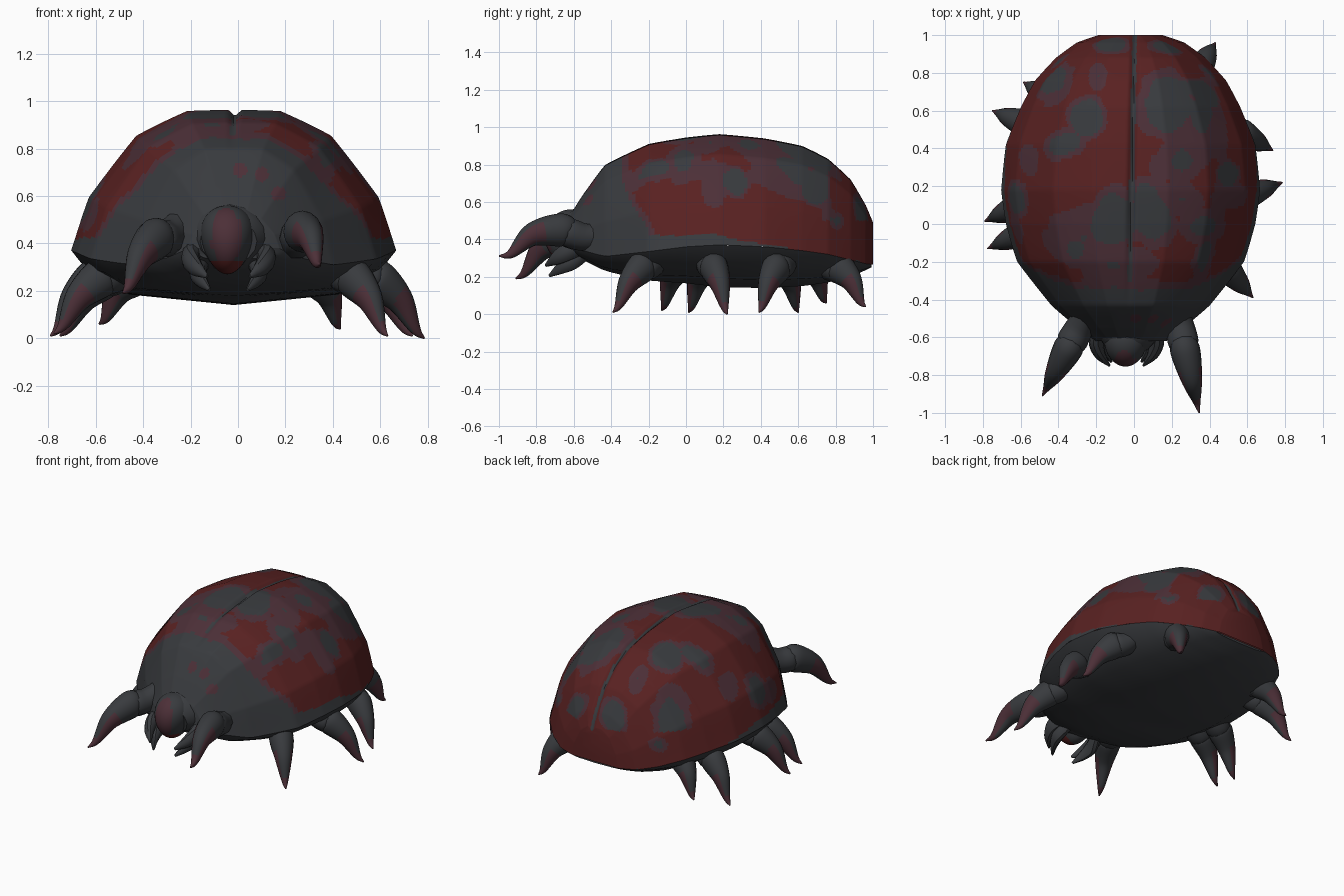
import bpy, bmesh, math
from mathutils import Vector, noise

if "Cube" in bpy.data.objects:
    bpy.data.objects.remove(bpy.data.objects["Cube"])


def material(name, rgb):
    m = bpy.data.materials.new(name)
    m.diffuse_color = (*rgb, 1)
    m.use_nodes = True
    m.node_tree.nodes["Principled BSDF"].inputs["Base Color"].default_value = m.diffuse_color
    return m


GREY, PURPLE, RED = 0, 1, 2
MATS = [material("charcoal", (0.040, 0.043, 0.048)),
        material("dull purple", (0.073, 0.029, 0.039)),
        material("dark red", (0.100, 0.0155, 0.0155))]


def finish(name, bm, rule=None, angle=40):
    """Turn a bmesh into a smooth object, colouring each face by a rule."""
    bmesh.ops.recalc_face_normals(bm, faces=bm.faces)
    if rule:
        for f in bm.faces:
            f.material_index = rule(f.calc_center_median(), f.normal)
    me = bpy.data.meshes.new(name)
    bm.to_mesh(me)
    bm.free()
    for m in MATS:
        me.materials.append(m)
    ob = bpy.data.objects.new(name, me)
    bpy.context.collection.objects.link(ob)
    bpy.ops.object.select_all(action='DESELECT')
    ob.select_set(True)
    bpy.context.view_layer.objects.active = ob
    bpy.ops.object.shade_smooth_by_angle(angle=math.radians(angle))
    return ob


def spline(points, n, curve=1.0):
    """Sample a path through the points, n samples per span; curve 0 keeps it straight."""
    p = [Vector(q) for q in points]
    p = [2 * p[0] - p[1]] + p + [2 * p[-1] - p[-2]]
    out = []
    for i in range(1, len(p) - 2):
        a, b, c, d = p[i - 1:i + 3]
        for k in range(n):
            t = k / n
            s = b + 0.5 * t * (c - a + t * (2 * a - 5 * b + 4 * c - d + t * (3 * (b - c) + d - a)))
            out.append(b.lerp(c, t).lerp(s, curve))
    return out + [p[-2]]


def loft(bm, rows, closed=False, caps=False):
    """Skin rows of points with quads."""
    vs = [[bm.verts.new(c) for c in r] for r in rows]
    n = len(vs[0])
    for a, b in zip(vs, vs[1:]):
        for j in range(n if closed else n - 1):
            k = (j + 1) % n
            bm.faces.new((a[j], a[k], b[k], b[j]))
    if caps:
        bm.faces.new(vs[0])
        bm.faces.new(vs[-1])


# Body stations: y, half width, rim height, top height, belly height
BODY = [(-.62, .19, .38, .53, .33), (-.55, .28, .34, .64, .29), (-.43, .42, .31, .80, .23),
        (-.20, .60, .335, .91, .18), (0, .66, .36, .945, .165),
        (.18, .685, .37, .963, .145), (.42, .66, .36, .94, .14), (.62, .58, .34, .90, .15),
        (.76, .505, .32, .83, .17), (.88, .395, .29, .72, .20), (.96, .285, .27, .585, .235),
        (1.0, .17, .265, .49, .255)]
stations = spline(BODY, 13, .25)
ARCH = [(0, 1), (.29, .99), (.6, .815), (.89, .38), (1, 0)]
CX = -.018

# Shell patches from above: x, y, radius x, radius y, tilt, core share that is grey
TOP = [(-.43, .76, .10, .13, -.5, .68), (-.19, .78, .05, .07, 0, 0),
       (-.25, .56, .11, .12, -.5, .75), (-.36, .43, .11, .09, .3, .65),
       (-.13, .95, .11, .05, 0, .8), (-.56, .34, .05, .08, 0, 0),
       (-.27, -.07, .19, .20, 0, 0), (-.31, -.14, .06, .07, 0, .7),
       (-.10, .02, .16, .17, 0, .75), (-.10, -.22, .22, .13, 0, .3),
       (.17, .62, .17, .19, 0, .72), (.36, .56, .11, .24, .1, .45), (.24, .34, .17, .12, .3, .4),
       (.09, .06, .13, .20, .2, .7), (.25, .13, .16, .09, -.3, .2), (.36, .0, .12, .11, 0, .55),
       (.50, .13, .10, .05, 0, 0), (.2, .94, .12, .05, 0, .8), (.43, .82, .07, .09, 0, .65),
       (.37, -.17, .05, .14, -.3, .65)]
# Low patches seen from a side: side sign, y, z, radius y, radius z, grey core
SIDE = [(1, .7, .68, .09, .11, .85), (1, .81, .5, .04, .05, .5), (1, .26, .71, .07, .09, .75),
        (1, .08, .77, .18, .055, 0), (1, .48, .77, .15, .08, .2), (1, -.15, .78, .11, .05, .6),
        (1, .16, .63, .05, .07, 0), (-1, .86, .43, .04, .045, .5), (-1, .13, .57, .11, .10, .7),
        (-1, -.02, .52, .08, .07, 0)]
SPOTS = [(.01, .71), (.10, .69), (.17, .61)]


def shell_color(c, n):
    w = noise.noise(c * 7) * .25 + noise.noise(c * 15) * .1
    # plain front shield with a few small spots, and a plain rim
    front = -.335 + .9 * max(0, .82 - c.z) ** 2 + w * .08
    if c.y < front:
        return PURPLE if any(math.hypot(c.x - x, c.z - z) < .03 for x, z in SPOTS) else GREY
    rim = .425 - .19 * max(0, c.y - .15)
    if c.z < rim + w * .04:
        return GREY
    if c.y < front + .035:
        return PURPLE
    if abs(c.x - seam(c.y)) < .012:
        return GREY
    best = RED
    for x, y, rx, ry, tilt, core in TOP:
        dx, dy = c.x - x, c.y - y
        u = (dx * math.cos(tilt) + dy * math.sin(tilt)) / rx
        v = (dy * math.cos(tilt) - dx * math.sin(tilt)) / ry
        d = math.hypot(u, v) + w
        if c.z > .5 and d < 1:
            best = min(best, GREY if d < core else PURPLE)
    for s, y, z, ry, rz, core in SIDE:
        d = math.hypot((c.y - y) / ry, (c.z - z) / rz) + w
        if c.x * s > .12 and d < 1:
            best = min(best, GREY if d < core else PURPLE)
    return best


def seam(y):
    return -.012 + .02 * (y - .2)


# Shell: arched sections with a groove along the seam
half = spline(ARCH, 18, .2)
arch = [(-u, v) for u, v in reversed(half[1:])] + [(u, v) for u, v in half]
rows = []
for y, w, rim, top, low in stations:
    row = []
    for u, v in arch:
        x = CX + u * w
        groove = .026 * max(0, 1 - abs(x - seam(y)) / .028) * min(1, max(0, (y + .45) * 2))
        row.append((x, y, rim + v * (top - rim) - groove * v))
    rows.append(row)
bm = bmesh.new()
loft(bm, rows, caps=True)
finish("shell", bm, shell_color, 50)

# Belly: shallow keel under the rim
UNDER = [(-1, 0), (-.91, .35), (-.66, .80), (0, 1), (.66, .80), (.91, .35), (1, 0)]
bm = bmesh.new()
loft(bm, [[(CX + u * w, y, rim - v * (rim - low)) for u, v in UNDER]
          for y, w, rim, top, low in stations[::4]], caps=True)
finish("belly", bm)


def tube(name, path, rule=None, sides=10, flat=1.0, steps=4):
    """Tapered limb through (x, y, z, radius) points."""
    pts = spline(path, steps)
    rows = []
    for i, p in enumerate(pts):
        d = (pts[min(i + 1, len(pts) - 1)] - pts[max(i - 1, 0)]).xyz.normalized()
        a = d.cross(Vector((0, 0, 1))).normalized()
        b = a.cross(d)
        r = max(p[3], .003)
        rows.append([p.xyz + r * (math.cos(t) * a * flat + math.sin(t) * b)
                     for t in (2 * math.pi * k / sides for k in range(sides))])
    bm = bmesh.new()
    loft(bm, rows, closed=True, caps=True)
    return finish(name, bm, rule)


def leg(name, base, tip, size=1.0, lift=.05):
    """Short hip joint plus a curved pointed claw with purple streaks."""
    b, t = Vector(base), Vector(tip)
    up = Vector((0, 0, lift))
    k, m = b.lerp(t, .30) + up, b.lerp(t, .62) + up * 1.1
    inner = b.lerp(t, -.3)
    tube(name + "_hip", [(*inner, .055 * size), (*b, .072 * size),
                         (*(b.lerp(t, .22) + up * .7), .076 * size), (*k, .045 * size)])
    out = Vector((t.x - b.x, t.y - b.y, 0)).normalized()
    side = Vector((-out.y, out.x, 0))

    def streak(c, n):
        f = (c - b).dot(t - b) / (t - b).length_squared
        return PURPLE if f > .84 or (f > .46 and abs(n.dot(side)) > .8) else GREY
    s = b.lerp(t, .17) + up * .6
    tube(name + "_claw", [(*s, .062 * size), (*k, .084 * size), (*m, .060 * size),
                          (*b.lerp(t, .86), .024 * size), (*t, .004)], streak, 16, .9, 8)


# Walking legs: base and tip
LEGS = {"right_leg_1": ((.43, -.17, .28), (.63, -.39, .01)),
        "right_leg_2": ((.51, .12, .28), (.785, .22, .0)),
        "right_leg_3": ((.50, .52, .27), (.735, .39, .01)),
        "right_leg_4": ((.31, .76, .26), (.43, .96, .04)),
        "left_leg_1": ((-.50, -.01, .28), (-.775, -.13, .02)),
        "left_leg_2": ((-.53, .13, .28), (-.79, .015, .01)),
        "left_leg_3": ((-.50, .50, .27), (-.75, .60, .01)),
        "left_leg_4": ((-.38, .63, .27), (-.585, .75, .06))}
for name, (b, t) in LEGS.items():
    leg(name, b, t)
# Raised front legs
leg("left_front_leg", (-.29, -.55, .43), (-.485, -.91, .19), 1.05, .06)
leg("right_front_leg", (.24, -.53, .41), (.345, -1.0, .31), 1.05, .07)


# Head: rounded snout with a purple face and red mouth
def face_color(c, n):
    if n.y < -.1 and c.z < .325 and abs(c.x + .05) < .07:
        return RED
    return PURPLE if math.hypot((c.x + .05) / .065, (c.z - .43) / .12) < 1 and c.y < -.64 else GREY


bm = bmesh.new()
bmesh.ops.create_uvsphere(bm, u_segments=32, v_segments=24, radius=1)
for v in bm.verts:
    v.co = Vector((-.045 + v.co.x * (.11 + .025 * v.co.z), -.615 + v.co.y * .14, .415 + v.co.z * .145))
finish("head", bm, face_color)

# Collar blending the head into the shell
tube("collar", [(-.035, -.50, .43, .15), (-.035, -.58, .425, .14), (-.04, -.65, .41, .10)], flat=1.2, sides=16)

# Jaws: a pair of broad hooked blades on each side
for s, side in ((-1, "left"), (1, "right")):
    x = -.04
    tube(side + "_outer_jaw", [(x + s * .13, -.54, .38, .05), (x + s * .16, -.62, .34, .05),
                               (x + s * .14, -.69, .30, .038), (x + s * .09, -.75, .26, .008)], flat=.8)
    tube(side + "_inner_jaw", [(x + s * .11, -.54, .33, .04), (x + s * .13, -.61, .28, .045),
                               (x + s * .115, -.67, .245, .032), (x + s * .08, -.73, .205, .008)], flat=.8)
